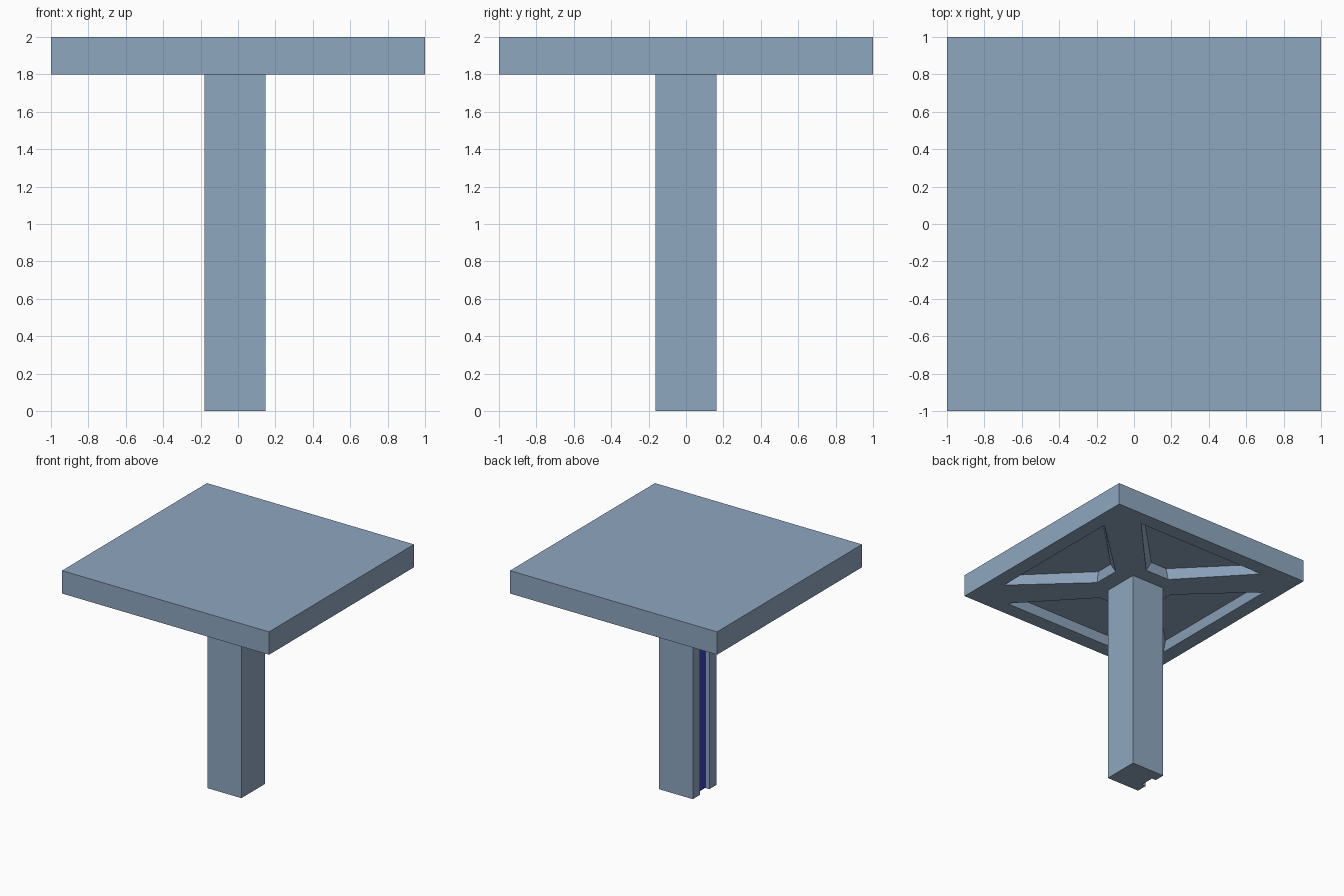
import bpy
import bmesh
import math
from mathutils import Matrix

if "Cube" in bpy.data.objects:
    bpy.data.objects.remove(bpy.data.objects["Cube"])


def material(name, rgb):
    m = bpy.data.materials.new(name)
    m.diffuse_color = (*rgb, 1.0)
    m.use_nodes = True
    m.node_tree.nodes["Principled BSDF"].inputs["Base Color"].default_value = m.diffuse_color
    return m


slate = material("slate_blue", (0.275, 0.39, 0.53))
blue = material("deep_blue", (0.05, 0.055, 0.52))


def finish(name, bm, mats):
    bmesh.ops.recalc_face_normals(bm, faces=bm.faces)
    mesh = bpy.data.meshes.new(name)
    bm.to_mesh(mesh)
    bm.free()
    for m in mats:
        mesh.materials.append(m)
    obj = bpy.data.objects.new(name, mesh)
    bpy.context.collection.objects.link(obj)
    return obj


# Square top with four tapered pockets underneath, leaving diagonal ribs
Z0, Z1, DEPTH = 1.8, 2.0, 0.08
bm = bmesh.new()
rims, pockets, tops = [], [], []
for i in range(4):
    rot = Matrix.Rotation(i * math.pi / 2, 3, 'Z')

    def vert(x, y, z):
        return bm.verts.new(rot @ Matrix.Translation((x, y, z)).translation)

    rims.append(vert(1, -1, Z0))
    tops.append(vert(1, -1, Z1))
    # inner-right, outer-right, outer-left, inner-left
    mouth = [vert(x, y, Z0) for x, y in
             ((0.30, -0.12), (0.866, -0.65), (0.866, 0.65), (0.30, 0.12))]
    floor = [vert(x, y, Z0 + DEPTH) for x, y in
             ((0.32, -0.08), (0.845, -0.60), (0.845, 0.60), (0.32, 0.08))]
    for k in range(4):
        n = (k + 1) % 4
        bm.faces.new((mouth[k], mouth[n], floor[n], floor[k]))
    bm.faces.new(floor)
    pockets.append(mouth)
for i in range(4):
    n = (i + 1) % 4
    p, q = pockets[i], pockets[i - 1]
    bm.faces.new((rims[i], rims[n], tops[n], tops[i]))        # outer side
    bm.faces.new((rims[i], rims[n], p[2], p[1]))              # rim strip
    bm.faces.new((rims[i], p[1], p[0], q[3], q[2]))           # diagonal rib
bm.faces.new([v for p in pockets for v in (p[0], p[3])])      # centre pad
bm.faces.new(tops)
finish("square_top", bm, [slate])

# Post with a coloured groove along its left side
xl, xr, half, groove, floor_x = -0.18, 0.147, 0.163, 0.066, -0.14
profile = [(xl, -half), (xr, -half), (xr, half), (xl, half),
           (xl, groove), (floor_x, groove), (floor_x, -groove), (xl, -groove)]
bm = bmesh.new()
base = bm.faces.new([bm.verts.new((x, y, 0)) for x, y in profile])
ext = bmesh.ops.extrude_face_region(bm, geom=[base], use_keep_orig=True)
top_verts = [g for g in ext["geom"] if isinstance(g, bmesh.types.BMVert)]
bmesh.ops.translate(bm, verts=top_verts, vec=(0, 0, Z0))
for f in bm.faces:
    if all(abs(v.co.x - floor_x) < 1e-4 for v in f.verts):
        f.material_index = 1
finish("post", bm, [slate, blue])
